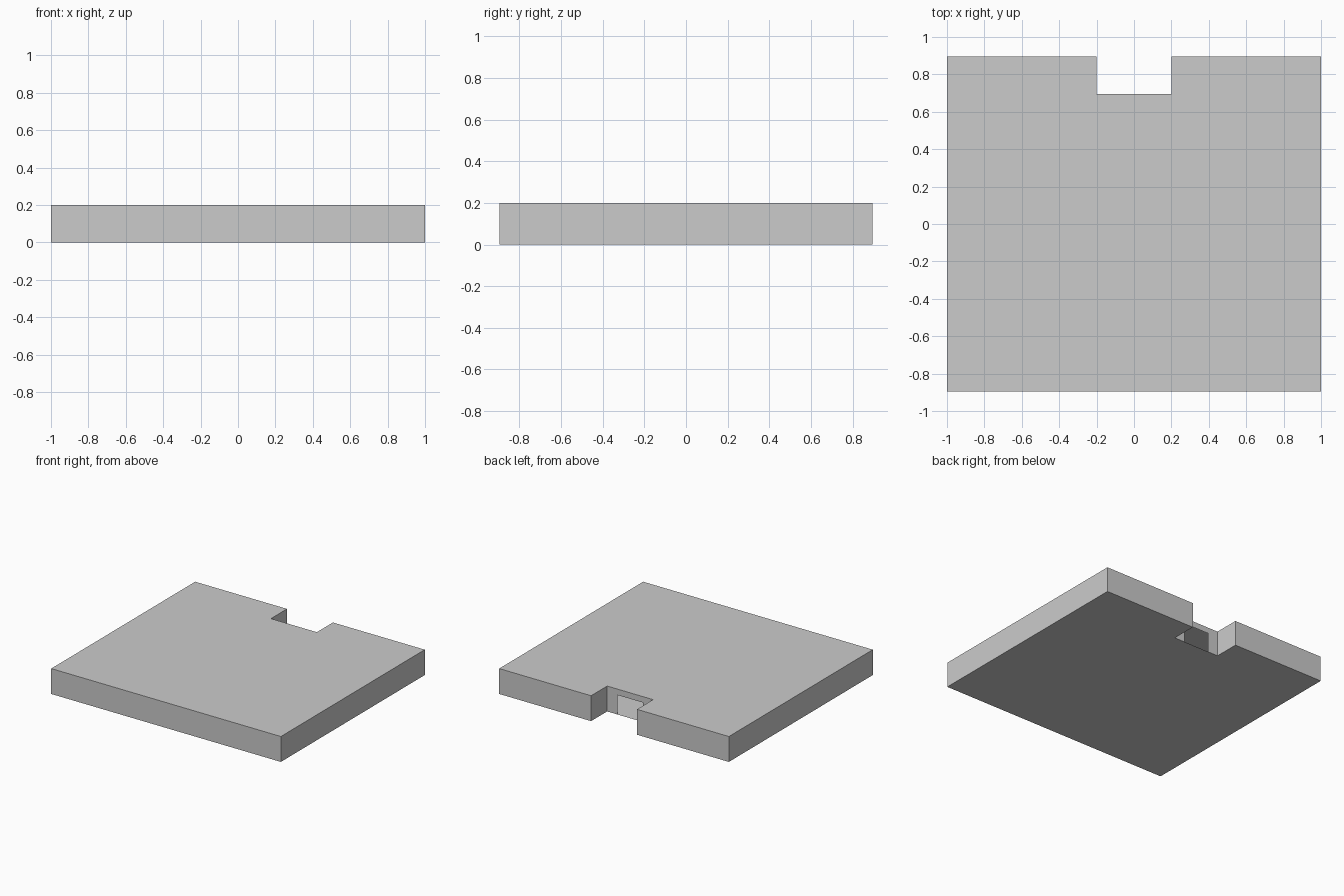
import bpy, bmesh

if "Cube" in bpy.data.objects:
    bpy.data.objects.remove(bpy.data.objects["Cube"])

X, Y, H = 1.0, 0.895, 0.2      # half width, half depth, height
NX, NY = 0.2, 0.695            # notch half width, notch wall position
DX, DH = 0.11, 0.153           # doorway half width and height

bm = bmesh.new()

# Slab outline with the notch in the back edge (doorway feet lie on the notch wall)
outline = [(-X, -Y), (X, -Y), (X, Y), (NX, Y), (NX, NY),
           (DX, NY), (-DX, NY),
           (-NX, NY), (-NX, Y), (-X, Y)]
low = [bm.verts.new((x, y, 0)) for x, y in outline]
top = {i: bm.verts.new((x, y, H)) for i, (x, y) in enumerate(outline) if i not in (5, 6)}
bm.faces.new(low[::-1])
bm.faces.new(list(top.values()))

# Outer walls
for i in range(len(outline)):
    j = (i + 1) % len(outline)
    if i in top and j in top:
        bm.faces.new((low[i], low[j], top[j], top[i]))

# Notch wall around the open doorway into the hollow inside
head_r = bm.verts.new((DX, NY, DH))
head_l = bm.verts.new((-DX, NY, DH))
bm.faces.new((low[4], low[5], head_r, head_l, low[6], low[7], top[7], top[4]))

mesh = bpy.data.meshes.new("hollow_slab")
bm.to_mesh(mesh)
bm.free()
slab = bpy.data.objects.new("hollow_slab", mesh)
bpy.context.collection.objects.link(slab)
